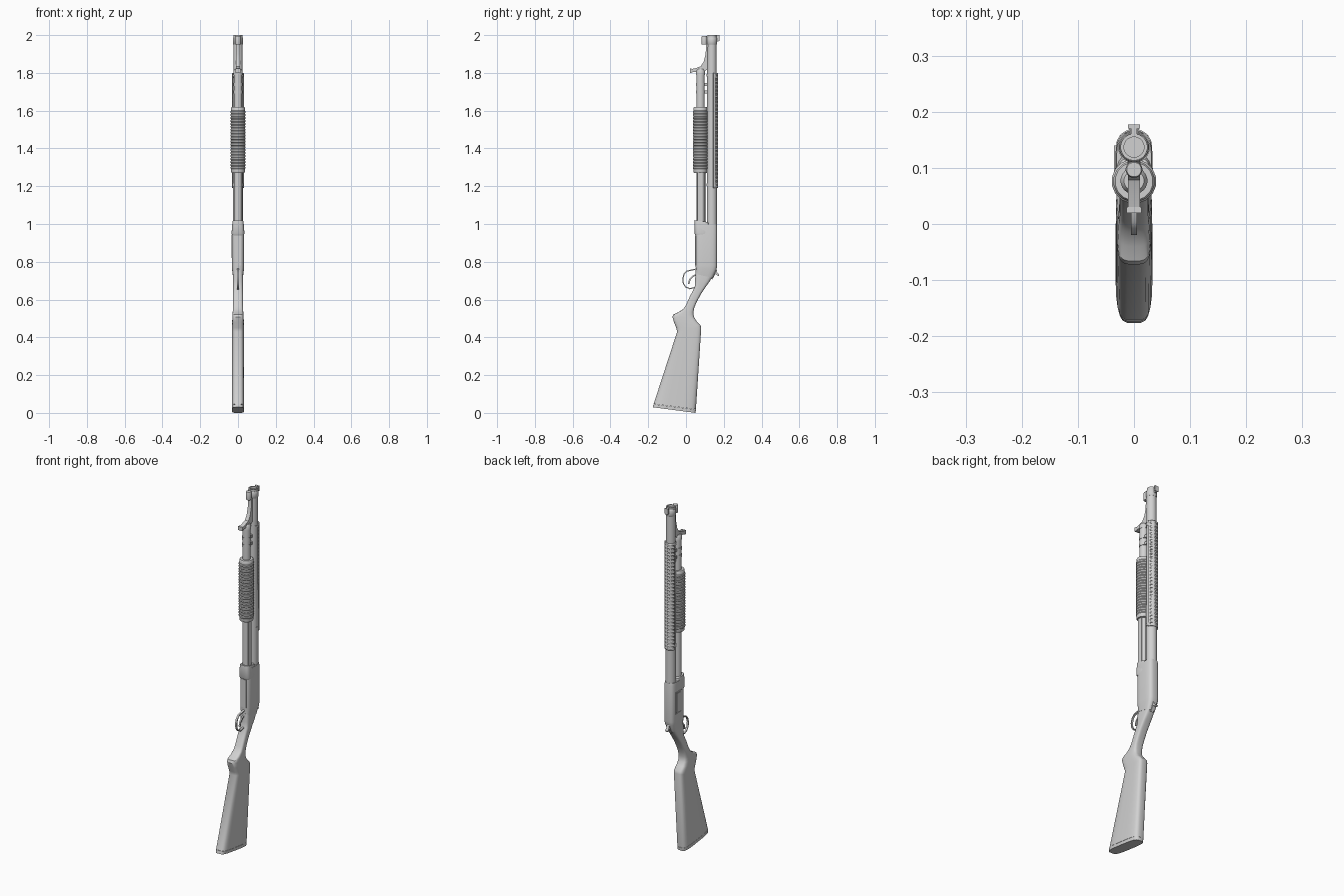
import bpy, bmesh, math
from mathutils import Vector

cube = bpy.data.objects.get("Cube")
if cube:
    bpy.data.objects.remove(cube, do_unlink=True)

grey = bpy.data.materials.new("plain grey")
grey.use_nodes = True
COLOR = (0.64, 0.64, 0.64, 1)
grey.diffuse_color = COLOR
grey.node_tree.nodes["Principled BSDF"].inputs["Base Color"].default_value = COLOR

BARREL_Y, TUBE_Y = 0.137, 0.077


def finish(name, bm, smooth=True):
    bmesh.ops.recalc_face_normals(bm, faces=bm.faces[:])
    me = bpy.data.meshes.new(name)
    bm.to_mesh(me)
    bm.free()
    ob = bpy.data.objects.new(name, me)
    bpy.context.collection.objects.link(ob)
    me.materials.append(grey)
    if smooth:
        bpy.ops.object.select_all(action='DESELECT')
        ob.select_set(True)
        bpy.context.view_layer.objects.active = ob
        bpy.ops.object.shade_smooth_by_angle(angle=math.radians(35))
    return ob


def bridge(bm, rings, caps=True):
    for a, b in zip(rings, rings[1:]):
        n = len(a)
        for i in range(n):
            j = (i + 1) % n
            bm.faces.new((a[i], a[j], b[j], b[i]))
    if caps:
        bm.faces.new(rings[0])
        bm.faces.new(rings[-1])


def lathe(name, y, profile, sides=20):
    """Turn a (radius, z) profile about an upright axis."""
    bm = bmesh.new()
    rings = []
    for r, z in profile:
        angles = [math.tau * (i + 0.5) / sides for i in range(sides)]
        rings.append([bm.verts.new((r * math.cos(a), y + r * math.sin(a), z)) for a in angles])
    bridge(bm, rings)
    return finish(name, bm)


def loft(name, sections, power=0.5, sides=24):
    """Skin rounded sections given as front y, z, back y, z, half width."""
    bm = bmesh.new()
    rings = []
    for yf, zf, yb, zb, w in sections:
        ring = []
        for i in range(sides):
            a = math.tau * (i + 0.5) / sides
            c, s = math.cos(a), math.sin(a)
            x = w * math.copysign(abs(c) ** power, c)
            t = (1 + math.copysign(abs(s) ** power, s)) / 2
            ring.append(bm.verts.new((x, yf + (yb - yf) * t, zf + (zb - zf) * t)))
        rings.append(ring)
    bridge(bm, rings)
    return finish(name, bm)


def plate(name, outline, half, x=0):
    """Extrude a (y, z) side outline across x."""
    bm = bmesh.new()
    rings = [[bm.verts.new((x + s * half, y, z)) for y, z in outline] for s in (-1, 1)]
    bridge(bm, rings)
    return finish(name, bm)


def box(name, y0, y1, z0, z1, half, x=0):
    return plate(name, [(y0, z0), (y1, z0), (y1, z1), (y0, z1)], half, x)


def strap(name, points, half, thick):
    """Flat bent strip following a (y, z) path."""
    path = [Vector(p) for p in points]
    bm = bmesh.new()
    rings = []
    for i, p in enumerate(path):
        d = (path[min(i + 1, len(path) - 1)] - path[max(i - 1, 0)]).normalized()
        n = Vector((-d.y, d.x)) * thick
        corners = [(-half, p - n), (half, p - n), (half, p + n), (-half, p + n)]
        rings.append([bm.verts.new((x, q.x, q.y)) for x, q in corners])
    bridge(bm, rings)
    return finish(name, bm)


# Barrel with open bore
lathe("barrel", BARREL_Y, [(.027, .98), (.027, 1.2), (.025, 1.9), (.024, 2),
                           (.018, 2), (.018, 1.85)], 24)

# Magazine tube and end cap
lathe("magazine_tube", TUBE_Y, [(.022, .98), (.022, 1.79), (.024, 1.79), (.024, 1.81), (.018, 1.82)])

# Ribbed pump handle
ribs, low, high = 20, 1.29, 1.6
profile = [(.034, 1.27), (.037, 1.275)]
step = (high - low) / ribs
for i in range(ribs):
    z = low + i * step
    profile += [(.037, z), (.040, z + step * .25), (.040, z + step * .75), (.037, z + step)]
profile += [(.037, 1.615), (.034, 1.62)]
lathe("pump_handle", TUBE_Y - .001, profile, 16)

# Action bar linking the pump to the receiver
box("action_bar", .062, .088, 1, 1.28, .002, .0225)
box("action_bar_guide", .096, .105, 1, 1.27, .006)

# Tube bands joining barrel and magazine
for z in (1.69, 1.73):
    lathe("tube_band", TUBE_Y, [(.024, z), (.024, z + .016)])
    box("band_link", .09, .125, z, z + .016, .012)

# Perforated heat shield over the back of the barrel
bm = bmesh.new()
cols, rows, arc = 13, 61, math.radians(76)
grid = []
for r in range(rows + 1):
    line = []
    for c in range(cols + 1):
        a = arc * (2 * c / cols - 1)
        line.append(bm.verts.new((.031 * math.sin(a), BARREL_Y + .031 * math.cos(a), 1.19 + .01 * r)))
    grid.append(line)
for r in range(rows):
    for c in range(cols):
        slot = r % 2 == 1 and c % 4 in (1, 2)
        if not slot:
            bm.faces.new((grid[r][c], grid[r][c + 1], grid[r + 1][c + 1], grid[r + 1][c]))
shield = finish("heat_shield", bm)
wall = shield.modifiers.new("wall", 'SOLIDIFY')
wall.thickness = .003
wall.offset = 0

# Shield clamps
for z in (1.2, 1.78):
    lathe("shield_clamp", BARREL_Y, [(.0285, z), (.0285, z + .014)], 24)

# Muzzle collar, lug and front sight
lathe("muzzle_collar", BARREL_Y, [(.025, 1.95), (.027, 1.953), (.027, 1.985), (.025, 1.988)], 24)
lathe("lug_post", .097, [(.014, 1.95), (.015, 1.955), (.015, 1.99), (.013, 1.995)], 16)
plate("bayonet_lug", [(.022, 1.802), (.1, 1.81), (.118, 1.82), (.118, 1.96), (.106, 1.95), (.104, 1.9),
                      (.094, 1.86), (.078, 1.835), (.055, 1.826), (.022, 1.818)], .011)
box("lug_foot", .02, .03, 1.8, 1.822, .013)
box("sight_post", .158, .172, 1.965, 2, .005)
box("front_sight", .17, .177, 1.97, 2, .011)

# Receiver
loft("receiver", [(.05, 1, .163, 1, .031), (.05, .985, .165, .985, .033),
                  (.05, .78, .165, .78, .033), (.052, .765, .162, .76, .032),
                  (.05, .735, .142, .715, .027)], .55)
loft("receiver_collar", [(.046, 1.02, .118, 1.01, .028), (.045, 1.01, .122, 1, .030),
                         (.045, .95, .122, .96, .034), (.05, .94, .122, .95, .033)], .55)

# Loading port and ejection port panels
box("loading_port", .0475, .054, .78, .94, .017)
for z in (.82, .94):
    box("ejection_port_rim", .085, .14, z, z + .004, .002, -.0332)
for y in (.085, .136):
    box("ejection_port_rim", y, y + .004, .82, .944, .002, -.0332)
box("ejection_bolt", .095, .13, .83, .935, .0015, -.0332)

# Hammer
plate("hammer", [(.125, .72), (.15, .765), (.162, .76), (.165, .745), (.177, .73), (.172, .724),
                 (.155, .735), (.14, .705)], .008)

# Trigger and guard
strap("trigger_guard", [(.055, .762), (.03, .756), (.005, .75), (-.01, .735), (-.017, .71), (-.014, .685),
                        (-.002, .667), (.02, .657), (.05, .665)], .005, .003)
strap("trigger", [(.06, .735), (.035, .722), (.02, .705), (.014, .682)], .004, .004)

# Grip and shoulder stock
loft("stock", [(.05, .745, .142, .722, .026), (.048, .70, .125, .695, .027), (.046, .665, .108, .672, .026),
               (.022, .62, .083, .635, .026), (.002, .575, .058, .59, .026), (-.014, .55, .045, .56, .027),
               (-.04, .533, .040, .535, .028), (-.066, .522, .040, .52, .029), (-.072, .508, .044, .505, .030),
               (-.064, .48, .057, .485, .031), (-.052, .45, .077, .465, .032), (-.047, .43, .081, .45, .032),
               (-.172, .047, .053, .019, .033)], .5)
loft("butt_plate", [(-.173, .046, .053, .018, .033), (-.177, .03, .051, 0, .032)], .5)
